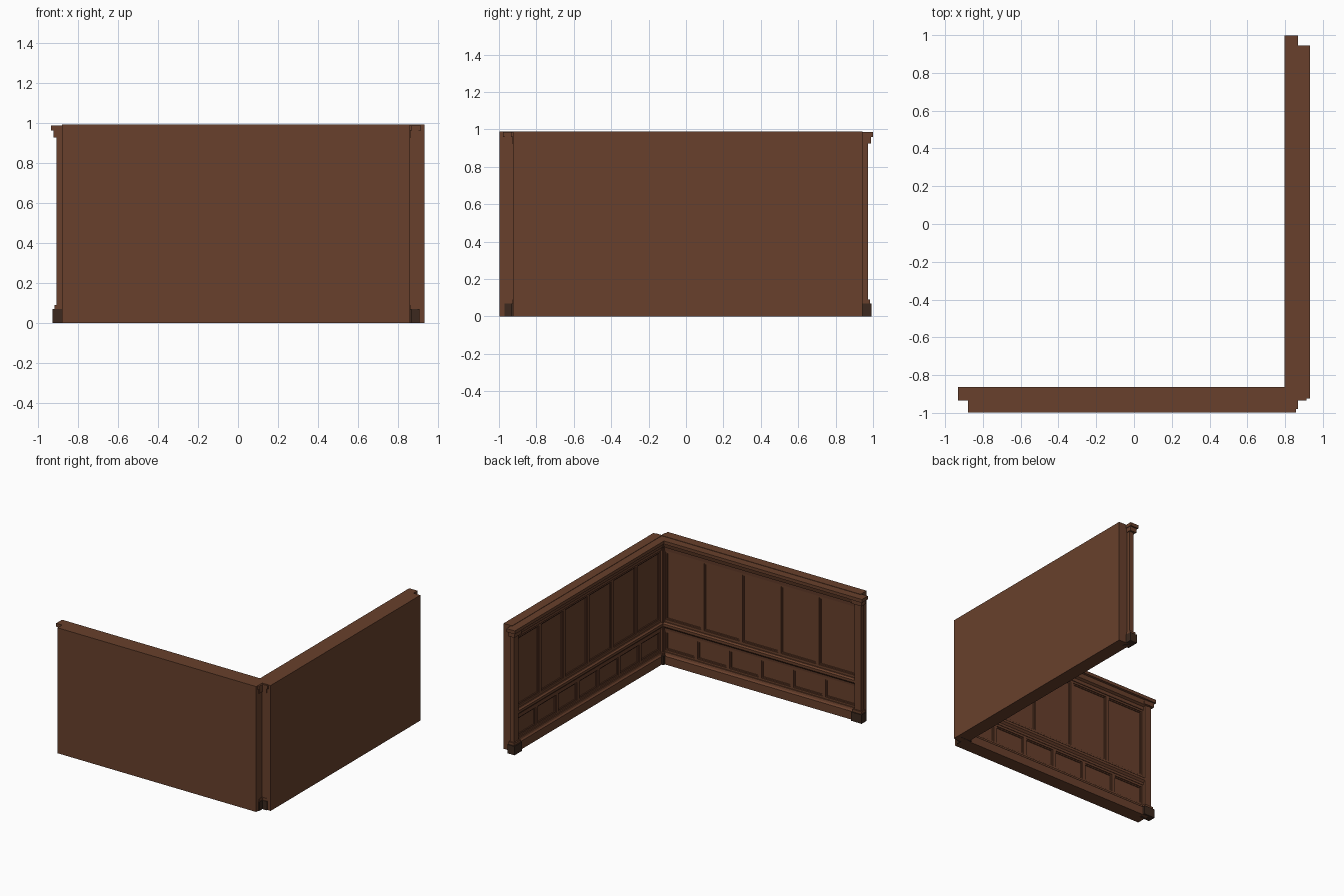
import bpy, bmesh

if "Cube" in bpy.data.objects:
    bpy.data.objects.remove(bpy.data.objects["Cube"])

def material(name, rgb):
    m = bpy.data.materials.new(name)
    m.diffuse_color = (*rgb, 1)
    m.use_nodes = True
    m.node_tree.nodes["Principled BSDF"].inputs["Base Color"].default_value = m.diffuse_color
    return m

BROWN = material("brown_wood", (0.138, 0.051, 0.025))
DARK = material("dark_wood", (0.045, 0.022, 0.013))

# Wall frames: u runs along the wall, d is depth into the room
def front_wall(u, d, z):
    return (u, -0.924 + d, z)

def right_wall(u, d, z):
    return (0.858 - d, u, z)

def finish(name, bm, mat):
    bmesh.ops.recalc_face_normals(bm, faces=bm.faces)
    me = bpy.data.meshes.new(name)
    bm.to_mesh(me)
    bm.free()
    me.materials.append(mat)
    bpy.context.collection.objects.link(bpy.data.objects.new(name, me))

def sweep(bm, place, profile, u0, u1, m0=0, m1=0):
    """Run a (d, z) profile along the wall; m0 and m1 mitre the ends."""
    a = [bm.verts.new(place(u0 + m0 * d, d, z)) for d, z in profile]
    b = [bm.verts.new(place(u1 - m1 * d, d, z)) for d, z in profile]
    n = len(a)
    bm.faces.new(a)
    bm.faces.new(b[::-1])
    for i in range(n):
        j = (i + 1) % n
        bm.faces.new((a[i], b[i], b[j], a[j]))

def box(bm, place, u0, u1, d0, d1, z0, z1):
    sweep(bm, place, [(d0, z0), (d1, z0), (d1, z1), (d0, z1)], u0, u1)

def panel_row(bm, place, u0, u1, z0, z1, count):
    """Stiles between panels and a thin moulding inside each opening."""
    step = (u1 - u0) / count
    half, lip = 0.013, 0.009
    for i in range(count + 1):
        c = u0 + i * step
        box(bm, place, c - half, c + half, -0.005, 0.014, z0, z1)
    for i in range(count):
        a, b = u0 + i * step + half, u0 + (i + 1) * step - half
        for s, t in ((a, a + lip), (b - lip, b)):
            box(bm, place, s, t, -0.005, 0.007, z0, z1)
        for s, t in ((z0, z0 + lip), (z1 - lip, z1)):
            box(bm, place, a + lip, b - lip, -0.005, 0.007, s, t)

BASEBOARD = [(0, 0), (0.036, 0), (0.036, 0.065), (0.026, 0.075), (0.022, 0.09), (0, 0.09)]
CHAIR_RAIL = [(0, 0.262), (0.018, 0.262), (0.02, 0.28), (0.034, 0.295),
              (0.034, 0.315), (0.022, 0.325), (0, 0.325)]
CROWN = [(0, 0.89), (0.02, 0.89), (0.022, 0.915), (0.04, 0.925), (0.048, 0.958),
         (0.062, 0.962), (0.062, 0.987), (0, 0.987)]
# Post tiers: half width, back depth, front depth, bottom, top
POST = [(0.039, -0.004, 0.046, 0.07, 0.09), (0.029, 0.0, 0.036, 0.09, 0.925),
        (0.044, -0.006, 0.051, 0.925, 0.96), (0.055, -0.011, 0.062, 0.96, 0.987)]

def build_wall(label, place, u0, u1, m0, m1, upper, lower):
    # Plain slab
    bm = bmesh.new()
    box(bm, place, u0, u1, -0.074, 0, 0, 0.99)
    finish(label + "_slab", bm, BROWN)
    # Long horizontal mouldings
    for part, profile in (("baseboard", BASEBOARD), ("chair_rail", CHAIR_RAIL), ("crown", CROWN)):
        bm = bmesh.new()
        sweep(bm, place, profile, u0, u1, m0, m1)
        finish(label + "_" + part, bm, BROWN)
    # Flat rails above and below the panels
    bm = bmesh.new()
    for z0, z1 in ((0.085, 0.105), (0.245, 0.27), (0.32, 0.345), (0.875, 0.9)):
        box(bm, place, u0, u1, -0.005, 0.014, z0, z1)
    finish(label + "_rails", bm, BROWN)
    # Panel frames
    bm = bmesh.new()
    a, b = u0 + 0.03, u1 - 0.03
    panel_row(bm, place, a, b, 0.105, 0.245, lower)
    panel_row(bm, place, a, b, 0.345, 0.875, upper)
    finish(label + "_panel_frames", bm, BROWN)
    # End posts with dark plinths
    for end, u in (("start", u0), ("end", u1)):
        bm = bmesh.new()
        for h, d0, d1, z0, z1 in POST:
            box(bm, place, u - h, u + h, d0, d1, z0, z1)
        finish(f"{label}_{end}_post", bm, BROWN)
        bm = bmesh.new()
        box(bm, place, u - 0.047, u + 0.047, -0.008, 0.054, 0, 0.07)
        finish(f"{label}_{end}_plinth", bm, DARK)

build_wall("front_wall", front_wall, -0.878, 0.858, 0, 1, 5, 6)
build_wall("right_wall", right_wall, -0.924, 0.944, 1, 0, 6, 7)
